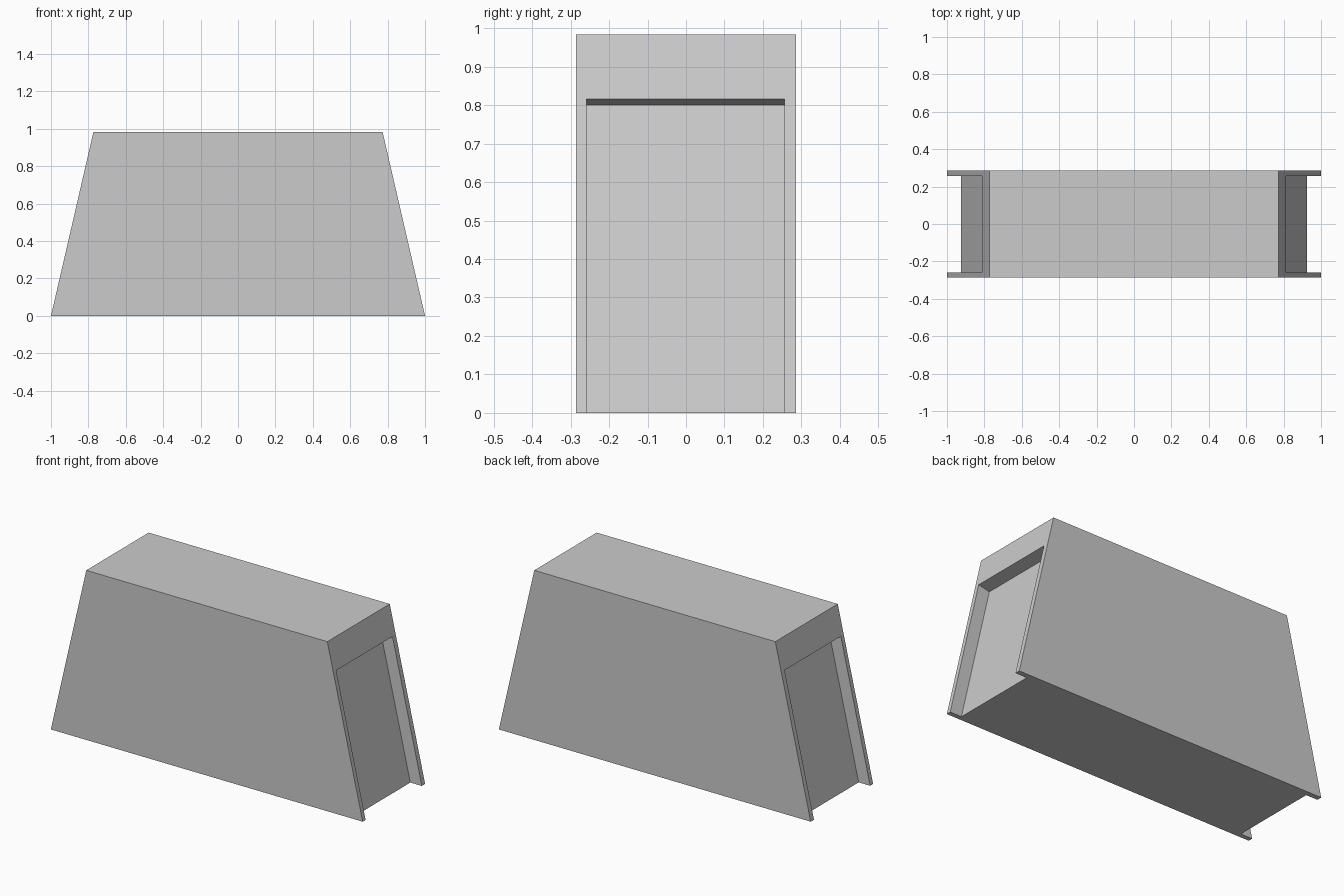
import bpy
import bmesh

if "Cube" in bpy.data.objects:
    bpy.data.objects.remove(bpy.data.objects["Cube"], do_unlink=True)

# Overall sizes
HEIGHT = 0.983
BASE_HALF, TOP_HALF = 1.0, 0.773
DEPTH_HALF = 0.286
RECESS = 0.072            # recess depth, measured square to the sloping end
RECESS_TOP = 0.816        # height of the recess along the outer slope
RECESS_Y = (-0.259, 0.256)

grey = bpy.data.materials.new("light_grey")
grey.use_nodes = True
colour = (0.6, 0.6, 0.6, 1)
grey.diffuse_color = colour
grey.node_tree.nodes["Principled BSDF"].inputs["Base Color"].default_value = colour


def prism(name, profile, y0, y1):
    """Extrude an x-z profile from y0 to y1."""
    bm = bmesh.new()
    face = bm.faces.new([bm.verts.new((x, y0, z)) for x, z in profile])
    result = bmesh.ops.extrude_face_region(bm, geom=[face])
    moved = [v for v in result["geom"] if isinstance(v, bmesh.types.BMVert)]
    bmesh.ops.translate(bm, verts=moved, vec=(0, y1 - y0, 0))
    bmesh.ops.recalc_face_normals(bm, faces=bm.faces)
    mesh = bpy.data.meshes.new(name)
    bm.to_mesh(mesh)
    bm.free()
    mesh.materials.append(grey)
    obj = bpy.data.objects.new(name, mesh)
    bpy.context.collection.objects.link(obj)
    return obj


# Tapered block
body = prism("tapered_body",
             [(-BASE_HALF, 0), (BASE_HALF, 0), (TOP_HALF, HEIGHT), (-TOP_HALF, HEIGHT)],
             -DEPTH_HALF, DEPTH_HALF)

# Recess profile, set square to the sloping end and open at the bottom
run = BASE_HALF - TOP_HALF
length = (run ** 2 + HEIGHT ** 2) ** 0.5
nx, nz = HEIGHT / length, run / length
lip_x = BASE_HALF - run * RECESS_TOP / HEIGHT
inner = (lip_x - nx * RECESS, RECESS_TOP - nz * RECESS)
outer = (lip_x + nx * RECESS, RECESS_TOP + nz * RECESS)
below = -0.1
panel_foot = (inner[0] + (inner[1] - below) * run / HEIGHT, below)
recess = [panel_foot, inner, outer, (1.2, outer[1]), (1.2, below)]

# Cut the recess into both ends
for side, label in ((1, "left"), (-1, "right")):
    cutter = prism(label + "_recess_cutter", [(side * x, z) for x, z in recess], *RECESS_Y)
    cutter.hide_render = True
    cut = body.modifiers.new(label + "_recess", 'BOOLEAN')
    cut.operation = 'DIFFERENCE'
    cut.solver = 'EXACT'
    cut.object = cutter
    bpy.context.view_layer.objects.active = body
    bpy.ops.object.modifier_apply(modifier=cut.name)
    bpy.data.objects.remove(cutter, do_unlink=True)
